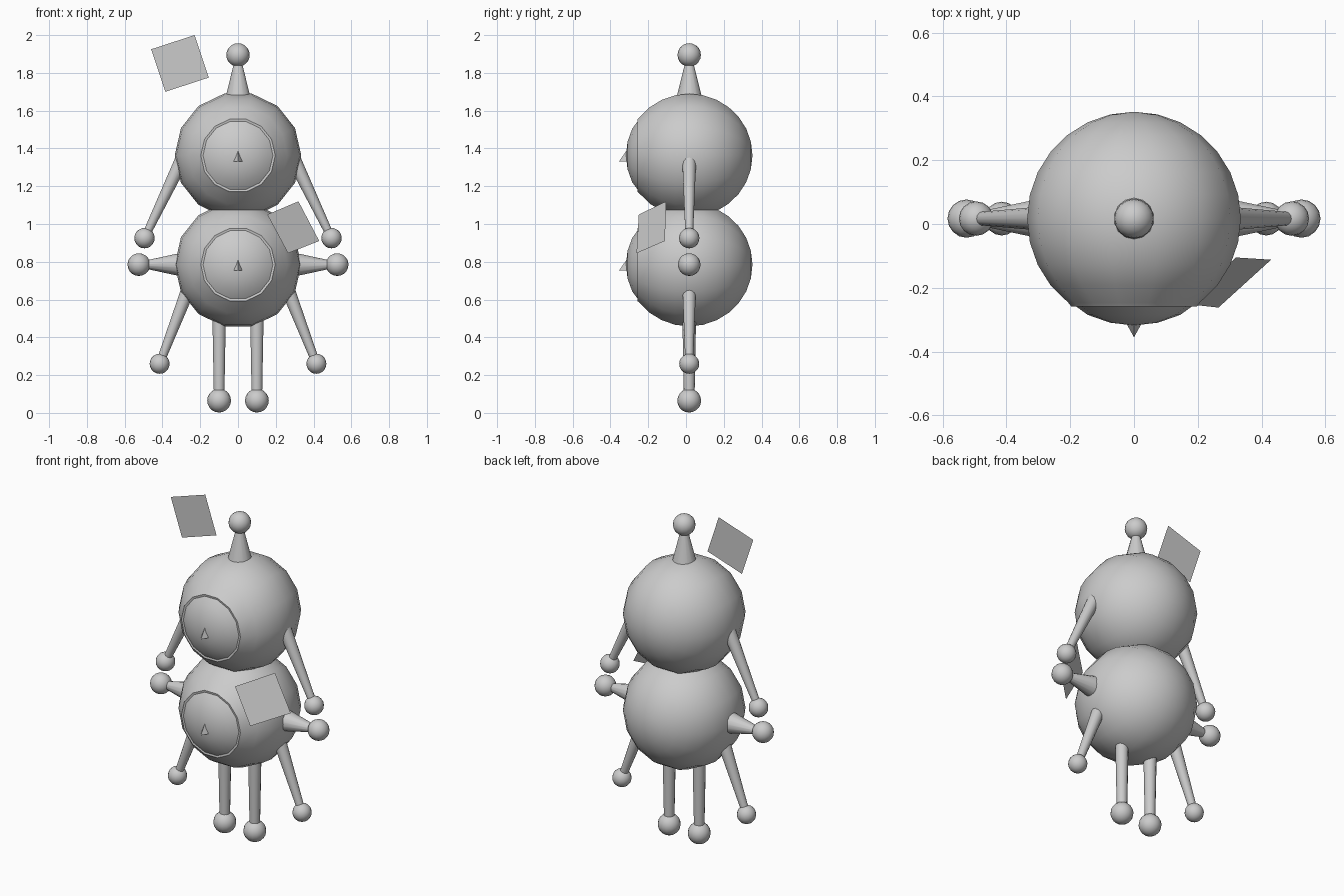
import bpy, bmesh
from math import sin, cos, pi, radians
from mathutils import Vector

if "Cube" in bpy.data.objects:
    bpy.data.objects.remove(bpy.data.objects["Cube"])

CY = 0.017   # depth of the figure's centre line
R = 0.335    # radius of the two big balls
SEG = 14


def finish(bm, name, smooth=True):
    bmesh.ops.recalc_face_normals(bm, faces=bm.faces)
    me = bpy.data.meshes.new(name)
    bm.to_mesh(me)
    bm.free()
    ob = bpy.data.objects.new(name, me)
    bpy.context.collection.objects.link(ob)
    if smooth:
        bpy.ops.object.select_all(action='DESELECT')
        ob.select_set(True)
        bpy.context.view_layer.objects.active = ob
        bpy.ops.object.shade_smooth_by_angle(angle=radians(31))
    return ob


def big_ball(name, z):
    """Ball turned around the y axis, with a raised rim around the face."""
    step = pi / SEG
    prof = [(R * sin(k * step), -R * cos(k * step)) for k in (1, 2)]
    prof += [(0.185, -0.256 - CY), (0.197, -0.258 - CY), (0.206, -0.247 - CY)]
    prof += [(R * sin(k * step), -R * cos(k * step)) for k in range(4, SEG)]
    bm = bmesh.new()
    rings = [[bm.verts.new((r * cos(2 * pi * i / SEG), y + CY, z + r * sin(2 * pi * i / SEG)))
              for i in range(SEG)] for r, y in prof]
    front = bm.verts.new((0, CY - R, z))
    back = bm.verts.new((0, CY + R, z))
    for i in range(SEG):
        j = (i + 1) % SEG
        bm.faces.new((front, rings[0][i], rings[0][j]))
        bm.faces.new((back, rings[-1][j], rings[-1][i]))
        for a, b in zip(rings, rings[1:]):
            bm.faces.new((a[i], b[i], b[j], a[j]))
    finish(bm, name)


def nose(name, z):
    bm = bmesh.new()
    v = [bm.verts.new(p) for p in ((0, -0.305, z + 0.04), (0, -0.355, z - 0.032),
                                   (0.028, -0.305, z - 0.032), (-0.028, -0.305, z - 0.032))]
    for f in ((0, 1, 2), (0, 2, 3), (0, 3, 1), (1, 3, 2)):
        bm.faces.new([v[k] for k in f])
    finish(bm, name, False)


def small_ball(name, x, z, r):
    bm = bmesh.new()
    bmesh.ops.create_uvsphere(bm, u_segments=16, v_segments=10, radius=r)
    bmesh.ops.translate(bm, verts=bm.verts, vec=(x, CY, z))
    finish(bm, name)


def limb(name, p, q, r1, r2):
    """Tapered rod between two (x, z) points."""
    a, b = Vector((p[0], CY, p[1])), Vector((q[0], CY, q[1]))
    bm = bmesh.new()
    bmesh.ops.create_cone(bm, cap_ends=True, segments=14, radius1=r1, radius2=r2,
                          depth=(b - a).length)
    bmesh.ops.rotate(bm, verts=bm.verts, matrix=(b - a).to_track_quat('Z', 'Y').to_matrix())
    bmesh.ops.translate(bm, verts=bm.verts, vec=(a + b) / 2)
    finish(bm, name)


def plate(name, corners):
    bm = bmesh.new()
    bm.faces.new([bm.verts.new(c) for c in corners])
    finish(bm, name, False)


# Head and body with noses
for part, z in (("head", 1.363), ("body", 0.785)):
    big_ball(part, z)
    nose(part + "_nose", z)

# Antenna
limb("antenna", (0, 1.64), (0, 1.86), 0.075, 0.02)
small_ball("antenna_ball", 0, 1.895, 0.062)

# Limbs: name, root, tip, root radius, tip radius, ball radius
limbs = [
    ("upper_arm", (0.27, 1.395), (0.495, 0.925), 0.04, 0.02, 0.054),
    ("middle_arm", (0.28, 0.785), (0.525, 0.785), 0.067, 0.014, 0.06),
    ("lower_arm", (0.25, 0.69), (0.415, 0.26), 0.038, 0.021, 0.053),
    ("leg", (0.1, 0.54), (0.1, 0.065), 0.037, 0.028, 0.063),
]
for name, a, b, r1, r2, rb in limbs:
    for side, s in (("right", 1), ("left", -1)):
        limb(f"{side}_{name}", (s * a[0], a[1]), (s * b[0], b[1]), r1, r2)
        small_ball(f"{side}_{name}_ball", s * b[0], b[1], rb)

# Flat square sheets floating beside the figure
plate("upper_sheet", [(-0.46, CY, 1.925), (-0.23, CY, 2.0),
                      (-0.155, CY, 1.775), (-0.385, CY, 1.70)])
plate("side_sheet", [(0.155, -0.25, 1.05), (0.32, -0.105, 1.12),
                     (0.43, -0.112, 0.91), (0.265, -0.262, 0.845)])
